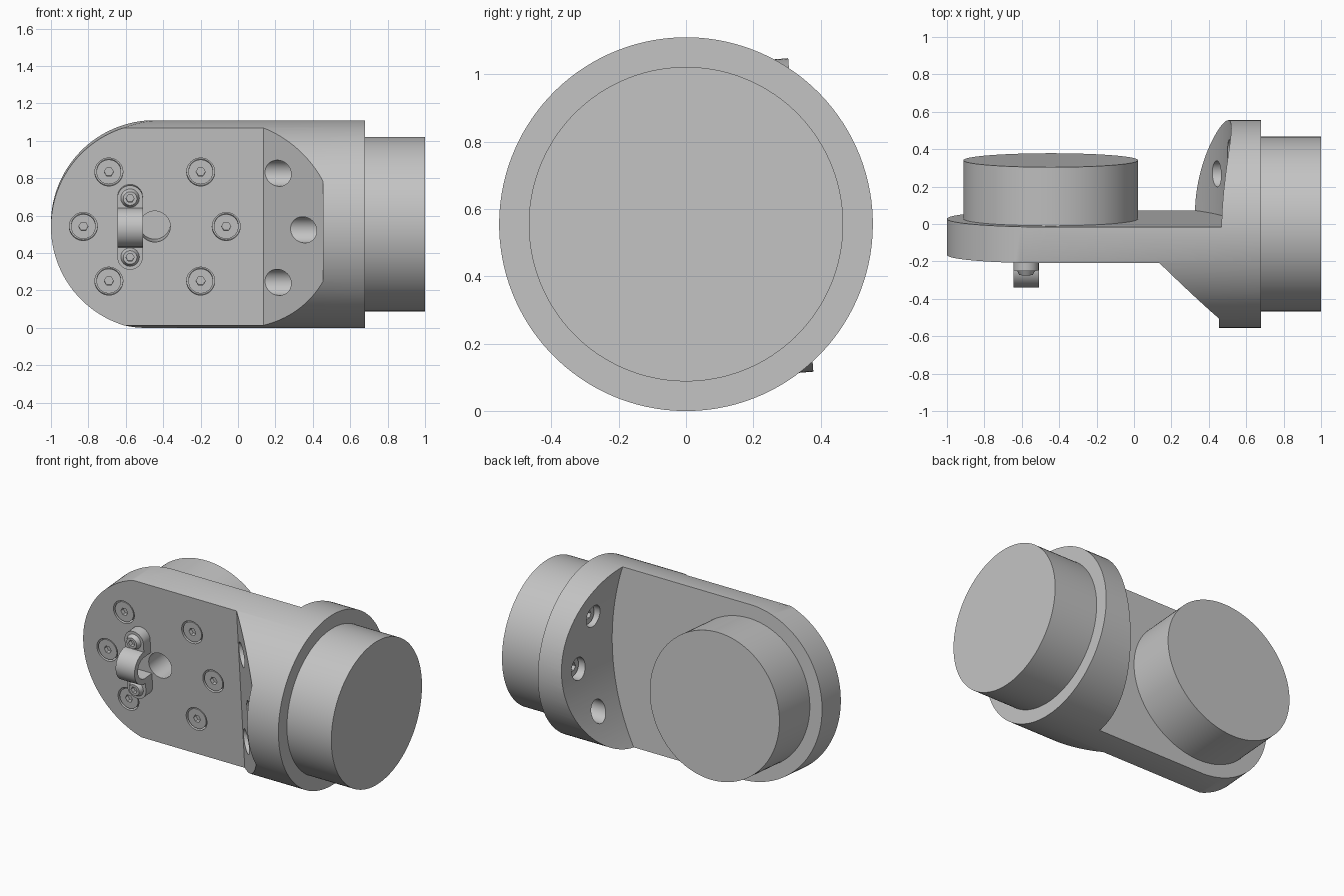
import bpy, bmesh
from math import sin, cos, pi, radians
from mathutils import Matrix

cube = bpy.data.objects.get("Cube")
if cube:
    bpy.data.objects.remove(cube, do_unlink=True)

# Single metal colour
grey = bpy.data.materials.new("metal_grey")
grey.use_nodes = True
grey.diffuse_color = (0.55, 0.55, 0.55, 1)
grey.node_tree.nodes["Principled BSDF"].inputs["Base Color"].default_value = (0.55, 0.55, 0.55, 1)

# The whole adapter lives in a frame rolled slightly about the shaft axis
R = 0.555
FRAME = Matrix.Translation((0, 0, R)) @ Matrix.Rotation(radians(4.6), 4, 'X')
FRONT, BACK = -0.166, 0.028      # plate faces
PIVOT = -0.445                   # centre of the rounded end
BOLT_CIRCLE = 0.382


def arc(u, v, r, start=0.0, end=2 * pi, n=96):
    """Points on an arc; a full circle leaves out the repeated end point."""
    full = abs(end - start - 2 * pi) < 1e-6
    steps = n if full else n - 1
    return [(u + r * cos(start + (end - start) * i / steps),
             v + r * sin(start + (end - start) * i / steps)) for i in range(n)]


def prism(name, pts, axis, lo, hi, taper=1.0):
    """Extrude a 2D profile along one axis of the frame."""
    place = {'x': lambda u, v, t: (t, u, v), 'y': lambda u, v, t: (u, t, v)}[axis]
    cu = sum(p[0] for p in pts) / len(pts)
    cv = sum(p[1] for p in pts) / len(pts)
    bm = bmesh.new()
    a = [bm.verts.new(place(cu + (u - cu) * taper, cv + (v - cv) * taper, lo)) for u, v in pts]
    b = [bm.verts.new(place(u, v, hi)) for u, v in pts]
    bm.faces.new(a)
    bm.faces.new(b)
    for i in range(len(pts)):
        j = (i + 1) % len(pts)
        bm.faces.new((a[i], a[j], b[j], b[i]))
    bmesh.ops.recalc_face_normals(bm, faces=bm.faces)
    mesh = bpy.data.meshes.new(name)
    bm.to_mesh(mesh)
    bm.free()
    mesh.materials.append(grey)
    obj = bpy.data.objects.new(name, mesh)
    bpy.context.collection.objects.link(obj)
    obj.matrix_world = FRAME
    return obj


def select(obj):
    bpy.ops.object.select_all(action='DESELECT')
    obj.select_set(True)
    bpy.context.view_layer.objects.active = obj


def combine(obj, other, operation='DIFFERENCE'):
    """Apply a boolean and discard the helper."""
    select(obj)
    mod = obj.modifiers.new(operation.lower(), 'BOOLEAN')
    mod.object, mod.operation, mod.solver = other, operation, 'EXACT'
    bpy.ops.object.modifier_apply(modifier=mod.name)
    bpy.data.objects.remove(other, do_unlink=True)


def smooth(obj):
    select(obj)
    bpy.ops.object.shade_smooth_by_angle(angle=radians(30))


def box(u0, u1, v0, v1):
    return [(u0, v0), (u1, v0), (u1, v1), (u0, v1)]


def screw(name, axis, u, v, r, lo, hi, socket, taper=1.0):
    """Cap screw with a hexagonal socket in its low end."""
    head = prism(name, arc(u, v, r, n=40), axis, lo, hi, taper)
    combine(head, prism("cutter", arc(u, v, socket, n=6), axis, lo - 0.05, lo + 0.025))
    smooth(head)


# Body: round bar cut down to a plate with a rounded end
body = prism("adapter_body", arc(0, 0, R, n=128), 'x', -1.2, 0.68)
outline = arc(PIVOT, 0, R, pi / 2, 3 * pi / 2, 64)
outline += [(PIVOT, -0.8), (1, -0.8), (1, 0.8), (PIVOT, 0.8)]
combine(body, prism("cutter", outline, 'y', -1, 1), 'INTERSECT')

# Front relief with the sloped shoulder, cut as a profile seen from above
relief = [(-1.5, FRONT), (0.135, FRONT), (0.455, -0.486), (0.455, -0.9), (-1.5, -0.9)]
cutter = prism("cutter", [(y, x) for x, y in relief], 'x', -1, 1)
for v in cutter.data.vertices:          # turn the profile to run along the height
    t, y, x = v.co
    v.co = (x, y, t)
bm = bmesh.new()
bm.from_mesh(cutter.data)
bmesh.ops.recalc_face_normals(bm, faces=bm.faces)
bm.to_mesh(cutter.data)
bm.free()
combine(body, cutter)

# Back relief with the concave shoulder
combine(body, prism("cutter", arc(-0.93, 0.17, 1.45, n=256), 'y', BACK, 1))

# Bolt pattern around each axis
ring = [(BOLT_CIRCLE * cos(a), BOLT_CIRCLE * sin(a))
        for a in (radians(d) for d in (0, 50, 130, 180, 230, 310))]
for du, dv in ring:
    combine(body, prism("cutter", arc(PIVOT + du, dv, 0.075, n=40), 'y', -0.3, FRONT + 0.05))
    combine(body, prism("cutter", arc(du, dv, 0.07, n=40), 'x', -0.2 if du < 0 else 0.2, 0.59))
combine(body, prism("cutter", arc(PIVOT, 0, 0.083, n=48), 'y', -0.4, BACK - 0.002))
smooth(body)

for i, (du, dv) in enumerate(ring):
    screw(f"plate_screw_{i + 1}", 'y', PIVOT + du, dv, 0.066, FRONT + 0.004, FRONT + 0.05, 0.025)
    screw(f"flange_screw_{i + 1}", 'x', du, dv, 0.06, 0.55, 0.59, 0.028)

# Round drums on the end and on the back
smooth(prism("shaft_drum", arc(0, 0, 0.467, n=128), 'x', 0.68, 1.0))
smooth(prism("rear_drum", arc(PIVOT, 0, 0.467, n=128), 'y', BACK, 0.342))

# Cable clip: pill-shaped foot, arched saddle and a tunnel through it
cx, x0, x1, foot = -0.577, -0.645, -0.509, -0.235
pill = arc(cx, 0.158, 0.068, 0, pi, 24) + arc(cx, -0.158, 0.068, pi, 2 * pi, 24)
clip = prism("cable_clip", pill, 'y', foot, FRONT)
arch = arc(foot, 0, 0.105, pi / 2, 3 * pi / 2, 40) + [(FRONT, -0.105), (FRONT, 0.105)]
combine(clip, prism("arch", arch, 'x', x0, x1), 'UNION')
tunnel = arc(foot, 0, 0.07, pi / 2, 3 * pi / 2, 40) + [(-0.1, -0.07), (-0.1, 0.07)]
combine(clip, prism("cutter", tunnel, 'x', x0 - 0.1, x1 + 0.1))
smooth(clip)
for side, name in ((1, "upper"), (-1, "lower")):
    screw(f"clip_screw_{name}", 'y', cx, side * 0.158, 0.052, foot - 0.025, foot + 0.005, 0.022, 0.7)
